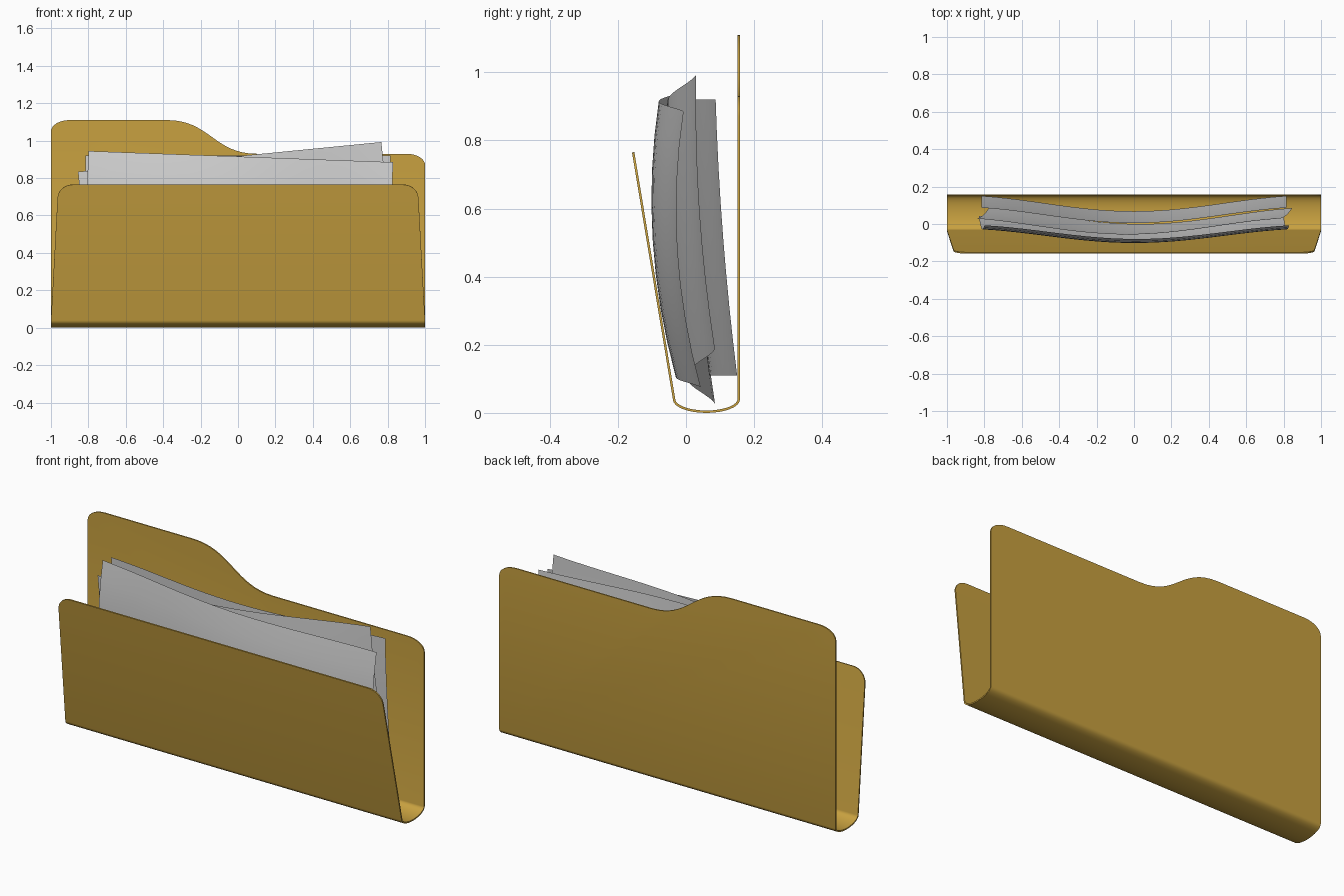
import bpy, bmesh, math
from mathutils import Vector

if "Cube" in bpy.data.objects:
    bpy.data.objects.remove(bpy.data.objects["Cube"])


def material(name, rgb):
    m = bpy.data.materials.new(name)
    m.diffuse_color = (*rgb, 1)
    m.use_nodes = True
    m.node_tree.nodes["Principled BSDF"].inputs["Base Color"].default_value = m.diffuse_color
    return m


MANILA = material("manila card", (0.578, 0.356, 0.051))
PAPER = material("paper grey", (0.645, 0.645, 0.645))


def finish(name, bm, mat):
    mesh = bpy.data.meshes.new(name)
    bm.to_mesh(mesh)
    bm.free()
    obj = bpy.data.objects.new(name, mesh)
    bpy.context.collection.objects.link(obj)
    mesh.materials.append(mat)
    bpy.ops.object.select_all(action='DESELECT')
    obj.select_set(True)
    bpy.context.view_layer.objects.active = obj
    return obj


def corner(cx, cz, rx, rz, start, end, n=8):
    """Elliptical corner arc, angles in degrees."""
    return [(cx + rx * math.cos(a), cz + rz * math.sin(a))
            for a in (math.radians(start + (end - start) * i / n) for i in range(n + 1))]


def bezier(p0, p1, p2, p3, n=16):
    pts = []
    for i in range(n + 1):
        t = i / n
        s = 1 - t
        pts.append(tuple(s**3 * a + 3 * s * s * t * b + 3 * s * t * t * c + t**3 * d
                         for a, b, c, d in zip(p0, p1, p2, p3)))
    return pts


# --- Folder: back panel, rounded gusset and slanted front flap as one card ---
BACK_Y, FRONT_Y, FRONT_TOP_Y, FOLD_Z, FRONT_TOP = 0.155, -0.035, -0.155, 0.04, 0.765
bm = bmesh.new()

# gusset strip
rows = []
for i in range(17):
    a = math.pi * i / 16
    y = (BACK_Y + FRONT_Y) / 2 + (BACK_Y - FRONT_Y) / 2 * math.cos(a)
    z = FOLD_Z - (FOLD_Z - 0.0035) * math.sin(a)
    rows.append([bm.verts.new((x, y, z)) for x in (-1, 1)])
for (a, b), (c, d) in zip(rows, rows[1:]):
    bm.faces.new((a, b, d, c))

# back panel with raised tab on the left
outline = corner(0.9, 0.87, 0.1, 0.06, 0, 90)
outline += bezier((0.1, 0.93), (-0.13, 0.93), (-0.15, 1.11), (-0.38, 1.11))
outline += corner(-0.9, 1.05, 0.1, 0.06, 90, 180)
bm.faces.new([rows[0][0], rows[0][1]] +
             [bm.verts.new((x, BACK_Y, z)) for x, z in outline])

# front flap, narrowing toward the top
outline = corner(0.885, 0.69, 0.08, FRONT_TOP - 0.69, 0, 90)
outline += [(-x, z) for x, z in reversed(outline)]


def flap_y(z):
    return FRONT_Y + (FRONT_TOP_Y - FRONT_Y) * (z - FOLD_Z) / (FRONT_TOP - FOLD_Z)


bm.faces.new([rows[-1][0], rows[-1][1]] +
             [bm.verts.new((x, flap_y(z), z)) for x, z in outline])
bmesh.ops.recalc_face_normals(bm, faces=bm.faces)
folder = finish("folder", bm, MANILA)
mod = folder.modifiers.new("card thickness", 'SOLIDIFY')
mod.thickness = 0.007
mod.offset = 0
bpy.ops.object.modifier_apply(modifier=mod.name)
bpy.ops.object.shade_smooth_by_angle(angle=math.radians(35))


# --- Papers: bowed sheets, each tilted a little ---
def paper(name, tilt, cx, cz, y_bottom, y_mid, y_top, bend):
    w, h, nx, nz = 0.815, 0.405, 24, 8
    bm = bmesh.new()
    ca, sa = math.cos(math.radians(tilt)), math.sin(math.radians(tilt))
    grid = []
    for j in range(nz + 1):
        v = 2 * j / nz - 1
        lean = y_mid + (y_top - y_bottom) / 2 * v + ((y_top + y_bottom) / 2 - y_mid) * v * v
        row = []
        for i in range(nx + 1):
            u = 2 * i / nx - 1
            y = lean + bend * (1 - math.cos(0.85 * math.pi * u)) / 1.891
            row.append(bm.verts.new(Vector((cx + u * w * ca - v * h * sa, y,
                                            cz + u * w * sa + v * h * ca))))
        grid.append(row)
    for r0, r1 in zip(grid, grid[1:]):
        for i in range(nx):
            bm.faces.new((r0[i], r0[i + 1], r1[i + 1], r1[i]))
    finish(name, bm, PAPER)
    bpy.ops.object.shade_smooth_by_angle(angle=math.radians(35))


paper("front_paper", -2.1, 0.0, 0.51, -0.030, -0.098, -0.080, 0.073)
paper("middle_paper", 5.6, -0.005, 0.51, 0.000, -0.045, -0.055, 0.085)
paper("back_paper", 0.0, 0.0, 0.515, 0.068, 0.027, 0.005, 0.082)
